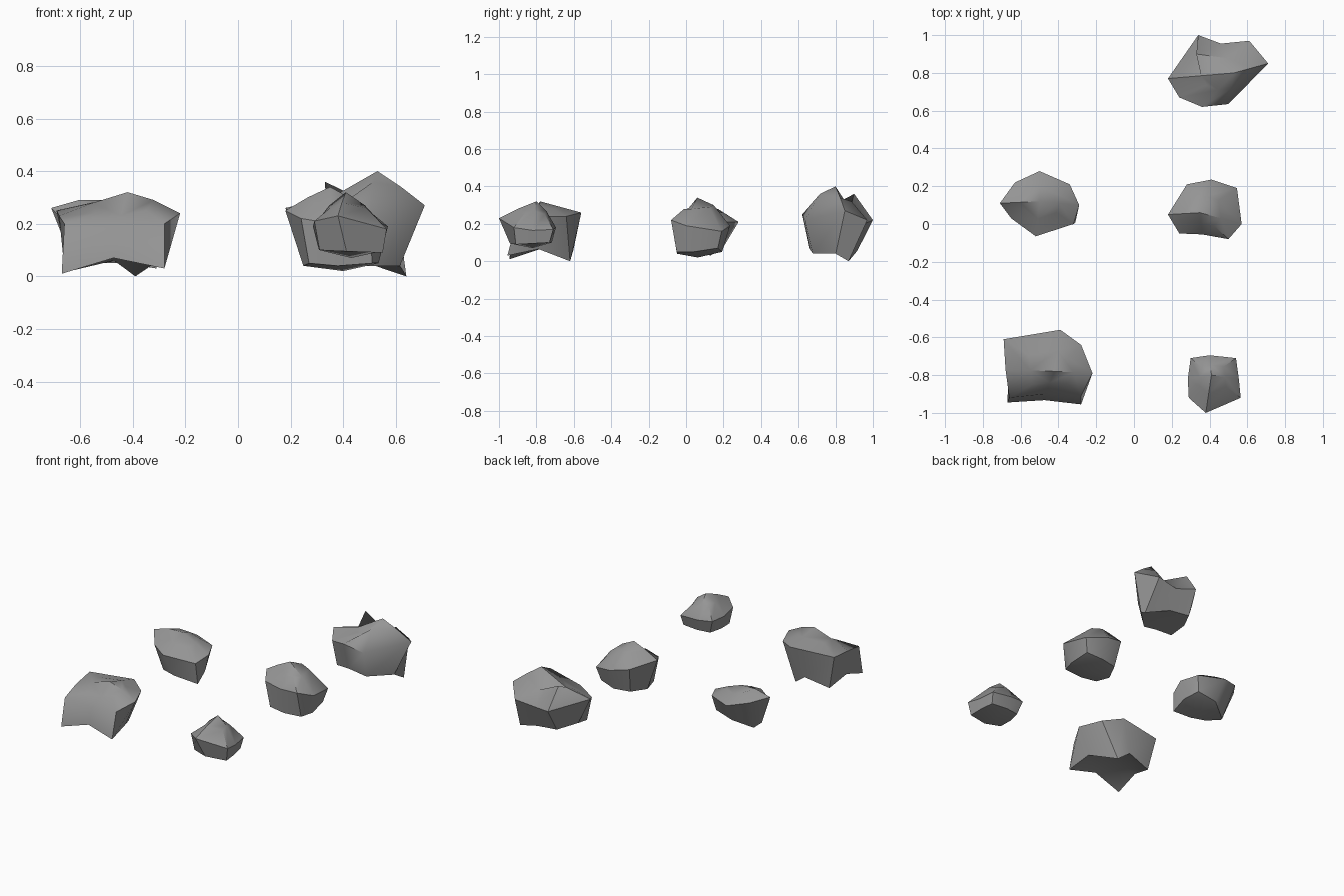
import bpy, bmesh, math
from mathutils import Vector

if "Cube" in bpy.data.objects:
    bpy.data.objects.remove(bpy.data.objects["Cube"])

# Dark stone grey
stone = bpy.data.materials.new("stone_grey")
stone.diffuse_color = (.3, .3, .3, 1)
stone.use_nodes = True
stone.node_tree.nodes["Principled BSDF"].inputs["Base Color"].default_value = stone.diffuse_color


def rock(name, rim, crown, apex, base, arch, floor, spike=None, t=0.5):
    """Eight-sided stone: base ring, rim ring, crown ring, closed by an apex and a floor point.
    Rings run anticlockwise from the front left corner; base gives the four lower corners."""
    rim = [Vector(p) for p in rim]
    apex = Vector(apex)
    feet = [Vector(p) for p in base]
    # lower ring: corners plus arched midpoints
    low = []
    for i in range(4):
        low.append(feet[i])
        mid = (feet[i] + feet[(i + 1) % 4]) / 2
        xy = mid.lerp(rim[2 * i + 1], 0.35)
        low.append(Vector((xy.x, xy.y, mid.z + arch)))
    # upper ring between the rim and the apex
    top = []
    for p, h in zip(rim, crown):
        q = p.lerp(apex, t)
        top.append(Vector((q.x, q.y, h)))
    if spike:
        s = Vector(spike)
        k = min(range(8), key=lambda i: (top[i] - s).length)
        top[k] = s
    centre = sum(feet, Vector()) / 4
    centre.z = floor

    bm = bmesh.new()
    rings = [[bm.verts.new(p) for p in ring] for ring in (low, rim, top)]
    tip, bottom = bm.verts.new(apex), bm.verts.new(centre)
    for i in range(8):
        j = (i + 1) % 8
        for a, b in zip(rings, rings[1:]):
            bm.faces.new((a[i], a[j], b[j], b[i]))
    for i in range(0, 8, 2):
        for ring, end in ((rings[2], tip), (rings[0], bottom)):
            bm.faces.new((ring[i - 1], ring[i], ring[i + 1], end))
    bmesh.ops.recalc_face_normals(bm, faces=bm.faces)
    me = bpy.data.meshes.new(name)
    bm.to_mesh(me)
    bm.free()
    me.materials.append(stone)
    ob = bpy.data.objects.new(name, me)
    bpy.context.collection.objects.link(ob)
    bpy.ops.object.select_all(action='DESELECT')
    ob.select_set(True)
    bpy.context.view_layer.objects.active = ob
    bpy.ops.object.shade_smooth_by_angle(angle=math.radians(42))


# Broad arched stone, front left
rock("rock_front_left",
     [(-.66, -.92, .20), (-.47, -.90, .18), (-.28, -.91, .20), (-.22, -.79, .24),
      (-.28, -.64, .24), (-.39, -.56, .26), (-.69, -.61, .25), (-.68, -.77, .23)],
     [.24, .23, .25, .29, .28, .29, .28, .28], (-.42, -.78, .32),
     [(-.67, -.945, .01), (-.28, -.955, .03), (-.39, -.62, 0), (-.64, -.63, .02)],
     .05, .10)

# Pointed stone, middle left
rock("rock_middle_left",
     [(-.65, .03, .20), (-.52, -.065, .20), (-.32, .00, .17), (-.29, .10, .20),
      (-.34, .21, .21), (-.50, .28, .21), (-.63, .22, .24), (-.71, .11, .26)],
     [.25, .25, .23, .25, .26, .26, .28, .29], (-.50, .12, .29),
     [(-.57, .01, .06), (-.31, .01, .03), (-.36, .19, .11), (-.60, .13, .03)],
     .01, .05)

# Rounded stone, middle right
rock("rock_middle_right",
     [(.24, -.05, .22), (.36, -.055, .20), (.50, -.08, .22), (.57, .00, .19),
      (.545, .19, .16), (.41, .235, .19), (.28, .21, .22), (.18, .05, .25)],
     [.28, .27, .28, .28, .29, .30, .30, .30], (.35, .06, .34),
     [(.27, -.04, .05), (.51, -.05, .05), (.52, .17, .07), (.30, .17, .05)],
     -.01, .02)

# Small peaked stone, front right
rock("rock_front_right",
     [(.29, -.92, .21), (.38, -1.0, .23), (.565, -.92, .18), (.555, -.82, .165),
      (.54, -.71, .17), (.40, -.695, .18), (.30, -.71, .19), (.285, -.82, .19)],
     [.26, .28, .26, .27, .25, .27, .26, .27], (.41, -.80, .32),
     [(.31, -.91, .10), (.55, -.91, .09), (.53, -.73, .10), (.33, -.73, .10)],
     0, .07)

# Large two-peaked stone, back right
rock("rock_back_right",
     [(.24, .67, .22), (.36, .62, .25), (.50, .635, .22), (.71, .85, .27),
      (.61, .97, .22), (.46, .955, .20), (.34, 1.0, .22), (.18, .77, .26)],
     [.29, .31, .36, .34, .32, .28, .30, .30], (.53, .80, .40),
     [(.27, .68, .06), (.49, .68, .04), (.64, .87, 0), (.33, .92, .07)],
     .02, .05, spike=(.33, .90, .36))
